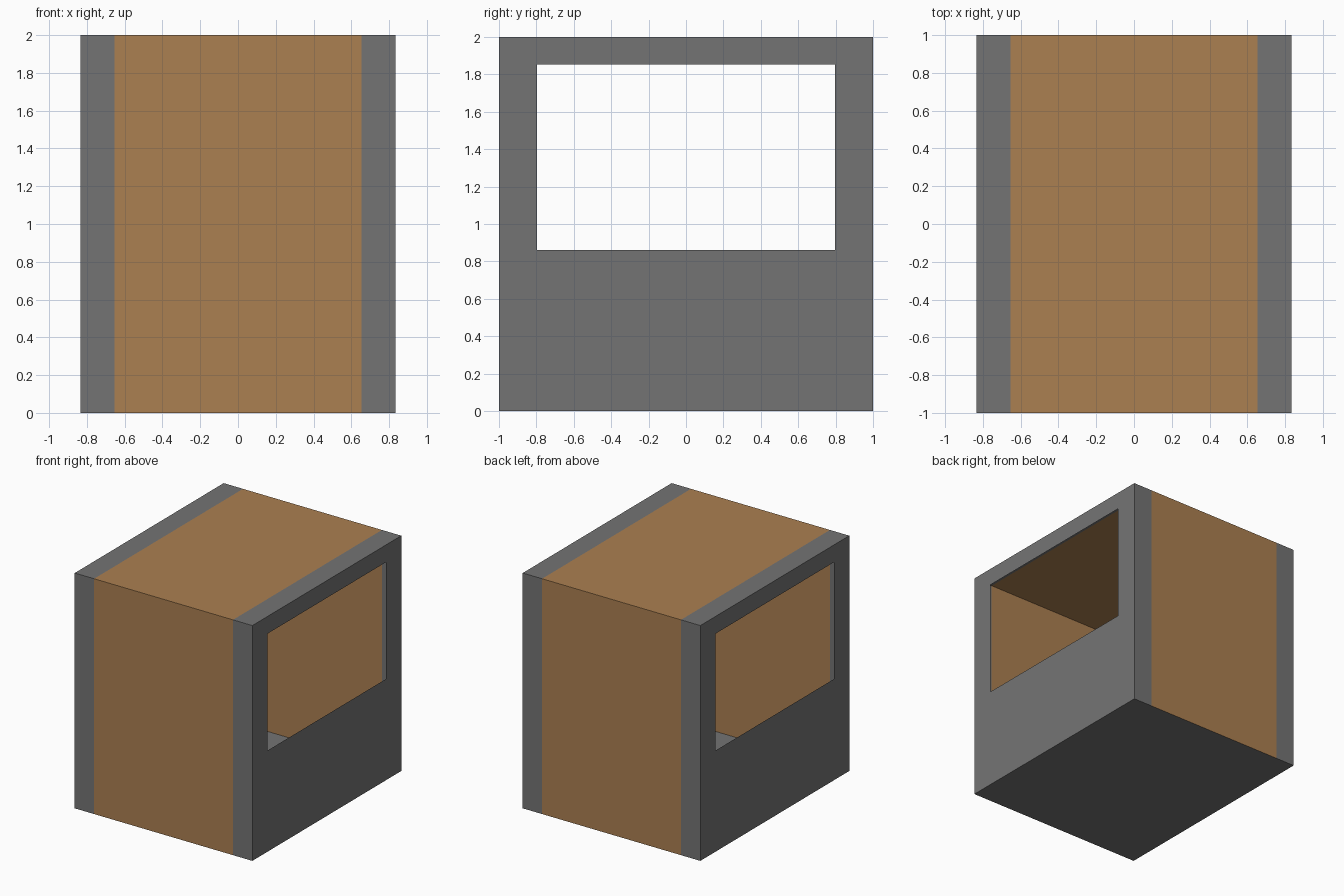
import bpy
import bmesh

cube = bpy.data.objects.get("Cube")
if cube:
    bpy.data.objects.remove(cube, do_unlink=True)

HALF_X, HALF_Y, HEIGHT = 0.835, 1.0, 2.0
BAND_X = 0.653                                # colour border between wood and end bands
WIN_Y, WIN_LOW, WIN_TOP = 0.797, 0.86, 1.853  # window opening


def material(name, rgb):
    mat = bpy.data.materials.new(name)
    mat.use_nodes = True
    mat.diffuse_color = (*rgb, 1)
    bsdf = next(n for n in mat.node_tree.nodes if n.type == "BSDF_PRINCIPLED")
    bsdf.inputs["Base Color"].default_value = (*rgb, 1)
    return mat


grey = material("grey", (0.175, 0.175, 0.175))
brown = material("brown", (0.41, 0.215, 0.083))


def make_object(name, bm, mats):
    mesh = bpy.data.meshes.new(name)
    bm.to_mesh(mesh)
    bm.free()
    for mat in mats:
        mesh.materials.append(mat)
    obj = bpy.data.objects.new(name, mesh)
    bpy.context.collection.objects.link(obj)
    return obj


# Hollow thin shell: front, back, roof and floor, open at both ends
bm = bmesh.new()
bmesh.ops.create_cube(bm, size=1)
for v in bm.verts:
    v.co = (v.co.x * 2 * HALF_X, v.co.y * 2 * HALF_Y, (v.co.z + 0.5) * HEIGHT)
ends = [f for f in bm.faces if abs(f.normal.x) > 0.9]
bmesh.ops.delete(bm, geom=ends, context="FACES")
for x in (-BAND_X, BAND_X):
    bmesh.ops.bisect_plane(bm, geom=bm.verts[:] + bm.edges[:] + bm.faces[:],
                           plane_co=(x, 0, 0), plane_no=(1, 0, 0))

# Brown between the bands, grey on the bands and the whole floor
bm.normal_update()
for f in bm.faces:
    middle = abs(f.calc_center_median().x) < BAND_X
    f.material_index = int(middle and f.normal.z > -0.5)
make_object("box_shell", bm, [grey, brown])


# End walls, each a thin sheet around a window opening
def window_wall(name, side):
    bm = bmesh.new()
    x = side * HALF_X

    def ring(half_y, low, top):
        corners = [(-half_y, low), (half_y, low), (half_y, top), (-half_y, top)]
        return [bm.verts.new((x, y, z)) for y, z in corners]

    outer = ring(HALF_Y, 0, HEIGHT)
    inner = ring(WIN_Y, WIN_LOW, WIN_TOP)
    for i in range(4):
        j = (i + 1) % 4
        quad = [outer[i], outer[j], inner[j], inner[i]]
        bm.faces.new(quad if side > 0 else quad[::-1])
    make_object(name, bm, [grey])


window_wall("left_window_wall", 1)
window_wall("right_window_wall", -1)
